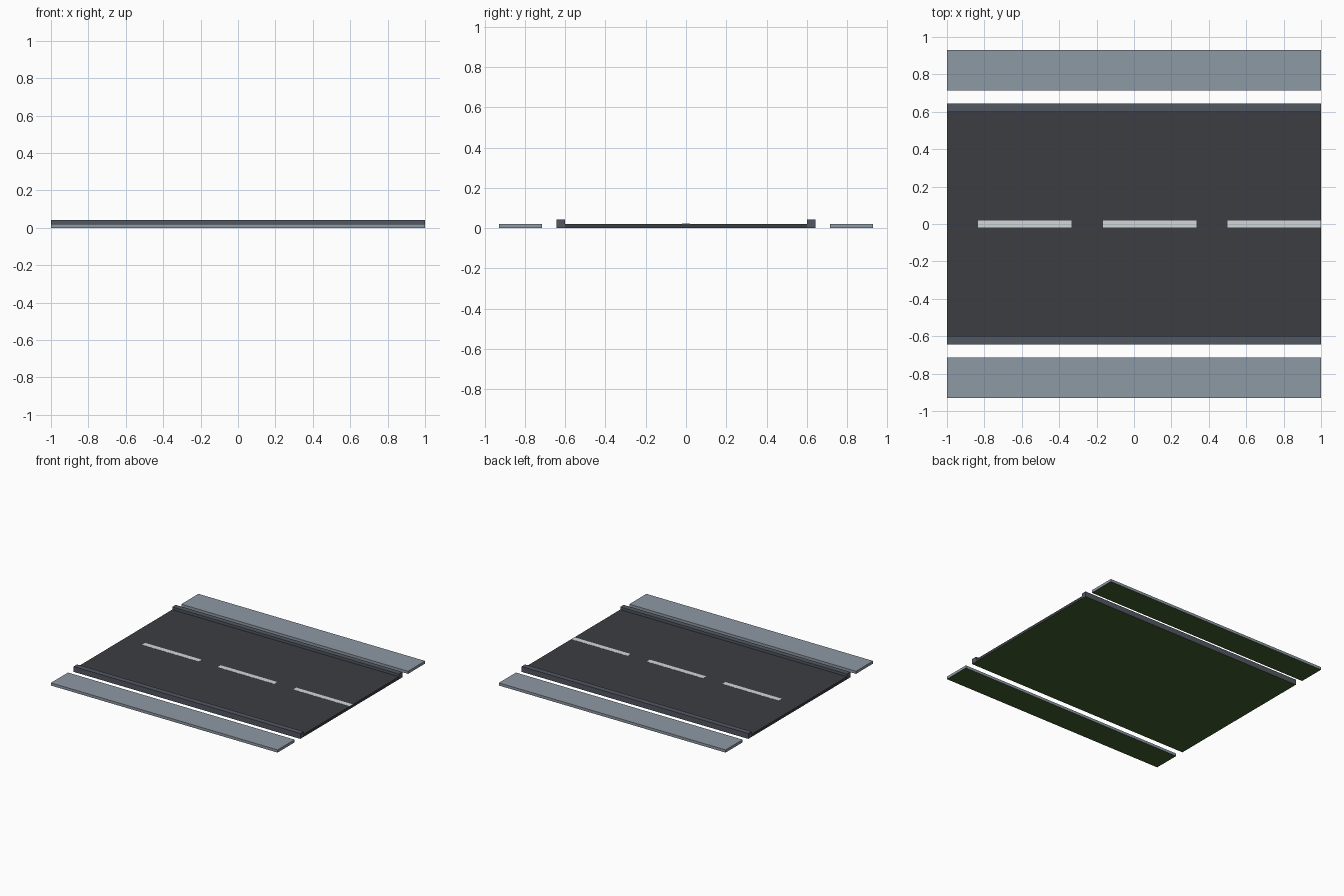
import bpy, bmesh

if "Cube" in bpy.data.objects:
    bpy.data.objects.remove(bpy.data.objects["Cube"])


def material(name, rgb):
    m = bpy.data.materials.new(name)
    m.diffuse_color = (*rgb, 1)
    m.use_nodes = True
    m.node_tree.nodes["Principled BSDF"].inputs["Base Color"].default_value = m.diffuse_color
    return m


asphalt = material("asphalt", (0.045, 0.048, 0.055))
curb_stone = material("curb_stone", (0.085, 0.095, 0.12))
paving = material("paving", (0.27, 0.32, 0.37))
paint = material("road_paint", (0.65, 0.68, 0.70))
grass = material("grass_underside", (0.05, 0.11, 0.03))


def slab(name, x, y, z, mat, underside=None):
    """Box between (min, max) pairs, with an optional underside material."""
    bm = bmesh.new()
    bmesh.ops.create_cube(bm, size=1)
    for v in bm.verts:
        v.co = [r[0] if c < 0 else r[1] for c, r in zip(v.co, (x, y, z))]
    bm.normal_update()
    if underside:
        for f in bm.faces:
            f.material_index = 1 if f.normal.z < -0.5 else 0
    mesh = bpy.data.meshes.new(name)
    bm.to_mesh(mesh)
    bm.free()
    mesh.materials.append(mat)
    if underside:
        mesh.materials.append(underside)
    obj = bpy.data.objects.new(name, mesh)
    bpy.context.collection.objects.link(obj)
    return obj


LENGTH = (-1, 1)
ROAD_TOP = 0.0214
CURB_TOP = 0.0428

# Carriageway
slab("road", LENGTH, (-0.6, 0.6), (0, ROAD_TOP), asphalt, grass)

# Curbs and pavements on both sides
for side, s in (("front", -1), ("back", 1)):
    slab(f"{side}_curb", LENGTH, sorted((s * 0.6, s * 0.643)),
         (0, CURB_TOP), curb_stone, grass)
    slab(f"{side}_sidewalk", LENGTH, sorted((s * 0.714, s * 0.929)),
         (0, ROAD_TOP), paving, grass)

# Dashed centre line
for i in range(3):
    x0 = -5 / 6 + i * 2 / 3
    slab(f"lane_dash_{i + 1}", (x0, x0 + 0.5), (-0.02, 0.02),
         (ROAD_TOP - 0.001, ROAD_TOP + 0.001), paint)
